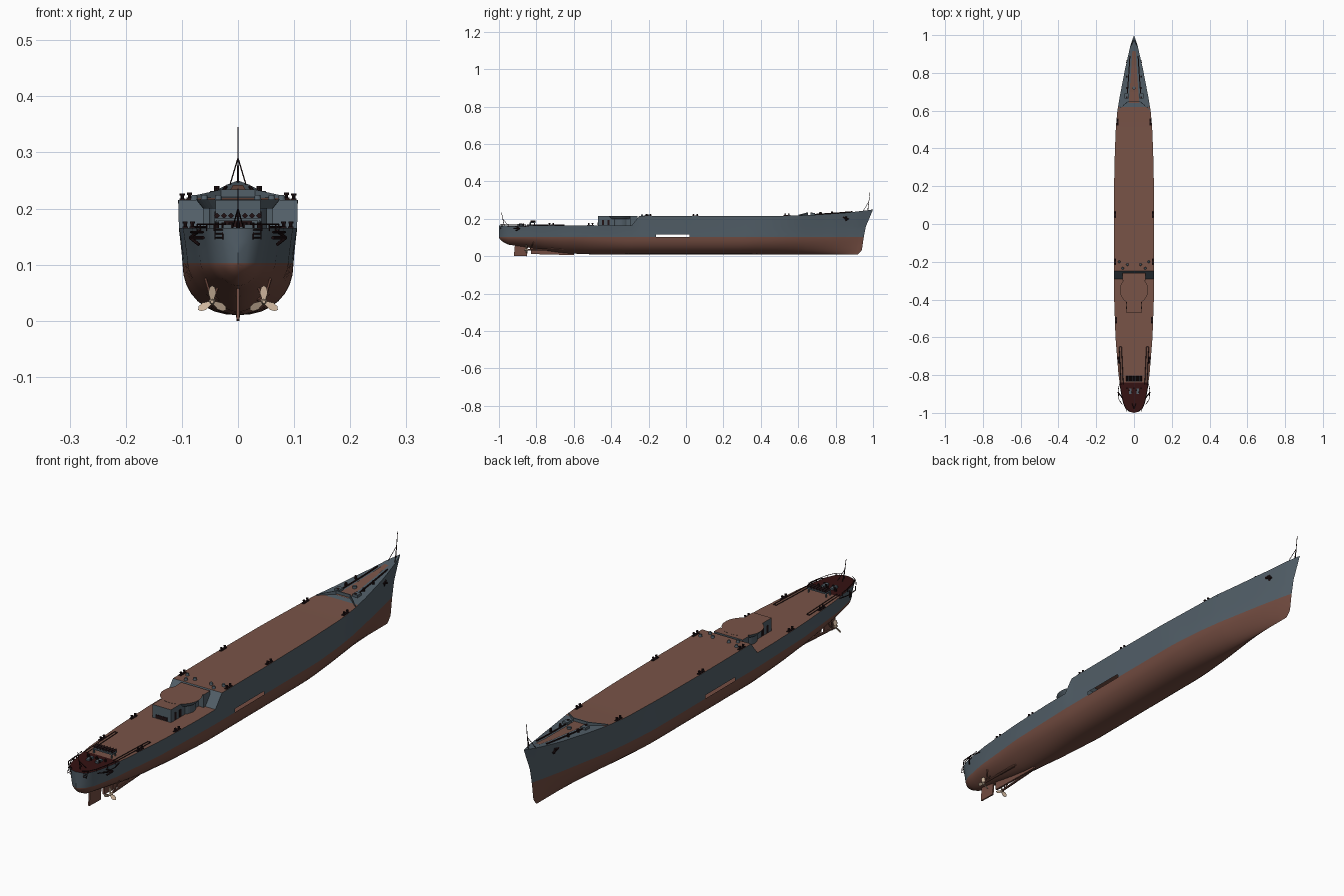
import bpy, bmesh, math
from mathutils import Vector

if "Cube" in bpy.data.objects:
    bpy.data.objects.remove(bpy.data.objects["Cube"])

def material(name, rgb):
    m = bpy.data.materials.new(name)
    m.use_nodes = True
    m.diffuse_color = (*rgb, 1)
    m.node_tree.nodes["Principled BSDF"].inputs["Base Color"].default_value = (*rgb, 1)
    return m

GREY = material("hull grey", (.085, .115, .14))
RED = material("bottom red brown", (.17, .072, .052))
DECK = material("deck brown", (.19, .088, .064))
DARK = material("dark fittings", (.015, .006, .007))
AFT = material("dark red deck", (.035, .006, .006))
TAN = material("propeller tan", (.62, .47, .34))

def finish(name, bm, mats, smooth=False):
    bmesh.ops.recalc_face_normals(bm, faces=bm.faces)
    me = bpy.data.meshes.new(name)
    bm.to_mesh(me)
    bm.free()
    ob = bpy.data.objects.new(name, me)
    bpy.context.collection.objects.link(ob)
    for m in mats:
        me.materials.append(m)
    if smooth:
        bpy.ops.object.select_all(action='DESELECT')
        ob.select_set(True)
        bpy.context.view_layer.objects.active = ob
        bpy.ops.object.shade_smooth_by_angle(angle=math.radians(35))
    return ob

def rod(bm, a, b, r, r2=None, n=8):
    a, b = Vector(a), Vector(b)
    geo = bmesh.ops.create_cone(bm, cap_ends=True, segments=n, radius1=r,
                                radius2=r if r2 is None else r2, depth=(b - a).length)
    q = (b - a).to_track_quat('Z', 'Y')
    for v in geo["verts"]:
        v.co = q @ v.co + (a + b) / 2

def box(bm, x, y, z):
    geo = bmesh.ops.create_cube(bm, size=1)
    for v in geo["verts"]:
        v.co = [lo + (hi - lo) * (c + .5) for (lo, hi), c in zip((x, y, z), v.co)]

def prism(bm, pts, axis_vec):
    f = bm.faces.new([bm.verts.new(p) for p in pts])
    ext = bmesh.ops.extrude_face_region(bm, geom=[f])["geom"]
    bmesh.ops.translate(bm, vec=axis_vec, verts=[v for v in ext if isinstance(v, bmesh.types.BMVert)])
    bm.faces.new([v for v in reversed(f.verts)]) if not f.is_valid else None

def curve(*pairs):
    def at(y):
        if y <= pairs[0][0]:
            return pairs[0][1]
        for (a, u), (b, v) in zip(pairs, pairs[1:]):
            if y <= b:
                return u + (v - u) * (y - a) / (b - a)
        return pairs[-1][1]
    return at

# Hull lines along the length
WL = .103
deck_w = curve((-1, 0), (-.994, .022), (-.98, .042), (-.95, .056), (-.9, .067), (-.8, .082), (-.6, .098),
               (-.4, .105), (0, .107), (.3, .104), (.5, .097), (.6, .088), (.7, .071), (.8, .049), (.9, .02), (.95, 0))
water_w = curve((-1, 0), (-.994, .014), (-.98, .03), (-.95, .045), (-.85, .066), (-.6, .09), (-.3, .099),
                (.35, .098), (.5, .086), (.6, .072), (.8, .034), (.9, .012), (.95, 0))
keel_z = curve((-1, .1), (-.99, .083), (-.95, .062), (-.85, .048), (-.75, .03), (-.65, .016), (-.5, .01))
deck_z = curve((-.29, .165), (-.25, .215), (.5, .215), (.7, .222), (.83, .232), (.95, .25))
full = curve((-1, 1.6), (-.6, 1.6), (-.3, 2.2), (.3, 2.2), (.6, 1.7), (.95, 1.2))
stem = curve((.01, -.03), (.03, -.01), (.1, 0), (.2, .02), (.25, .05))

def hull_point(s, x, z):
    t = min(max((s - .7) / .25, 0), 1)
    return Vector((x, s + stem(z) * t * t * (3 - 2 * t), z))

def section(s):
    n, k, b, d, h = full(s), keel_z(s), water_w(s), deck_w(s), deck_z(s)
    pts = []
    for i in range(9):
        a = i / 8 * math.pi / 2
        pts.append((b * math.sin(a) ** (2 / n), WL - (WL - k) * max(math.cos(a), 0) ** (2 / n)))
    for f in (.117, .14, .16, h):
        z = min(f, h)
        pts.append((b + (d - b) * ((z - WL) / (h - WL)) ** 1.2, z))
    return pts

stations = sorted({round(-1 + .04 * i, 3) for i in range(49)} |
                  {-.994, -.98, -.95, -.29, -.25, -.16, .02, .62, .9, .925, .95})
bm = bmesh.new()
grid = {(sx, s): [bm.verts.new(hull_point(s, sx * x, z)) for x, z in section(s)]
        for sx in (-1, 1) for s in stations}
for s, t in zip(stations, stations[1:]):
    mid = (s + t) / 2
    for sx in (-1, 1):
        a, b = grid[sx, s], grid[sx, t]
        for i in range(len(a) - 1):
            if i == 8 and -.16 < mid < .02:      # long opening above the waterline
                continue
            bm.faces.new((a[i], b[i], b[i + 1], a[i + 1])).material_index = 1 if i < 8 else 0
    f = bm.faces.new((grid[-1, s][-1], grid[-1, t][-1], grid[1, t][-1], grid[1, s][-1]))
    f.material_index = 3 if mid < -.84 else 0 if mid > .62 or -.29 < mid < -.25 else 2
bmesh.ops.remove_doubles(bm, verts=bm.verts, dist=.00002)
bmesh.ops.dissolve_degenerate(bm, edges=bm.edges, dist=.00001)
finish("hull", bm, [GREY, RED, DECK, AFT], True)

# Gun platform and deckhouse aft of the raised deck
bm = bmesh.new()
box(bm, (-.04, .04), (-.47, -.26), (.163, .215))
box(bm, (-.062, .062), (-.3, -.26), (.163, .215))
rod(bm, (0, -.35, .165), (0, -.35, .2), .052, n=40)
rod(bm, (0, -.35, .2), (0, -.35, .216), .062, .075, n=40)
bm.normal_update()
bmesh.ops.recalc_face_normals(bm, faces=bm.faces)
for f in bm.faces:
    f.material_index = int(f.normal.z > .9)
finish("gun_platform", bm, [GREY, DECK])
bm = bmesh.new()
box(bm, (-.025, .025), (-.472, -.469), (.167, .18))
for sx in (-1, 1):
    for y in (-.45, -.42):
        box(bm, sorted((sx * .039, sx * .0415)), (y, y + .012), (.167, .195))
finish("deckhouse_doors", bm, [DARK])

# Foredeck planking, breakwater and anchor chains
bm = bmesh.new()
rows = []
for s in (.64, .7, .76, .82, .88):
    w = .028 - (s - .64) * .08
    rows.append([bm.verts.new(hull_point(s, sx * w, deck_z(s)) + Vector((0, 0, .0025))) for sx in (-1, 1)])
for a, b in zip(rows, rows[1:]):
    bm.faces.new((a[0], a[1], b[1], b[0]))
finish("foredeck_planking", bm, [DECK])
bm = bmesh.new()
for sx in (-1, 1):
    prism(bm, [(sx * .087, .6, .212), (sx * .03, .648, .212), (sx * .03, .648, .234), (sx * .084, .602, .222)],
          (0, .004, 0))
    box(bm, sorted((sx * .028, sx * .05)), (.665, .69), (.215, .231))
box(bm, (-.03, .03), (.648, .652), (.215, .234))
rod(bm, (0, .72, .22), (0, .72, .234), .008, n=12)
finish("breakwater", bm, [GREY])
bm = bmesh.new()
for sx in (-1, 1):
    for s in (.68, .74, .8):
        rod(bm, hull_point(s, sx * (.036 - (s - .68) * .08), deck_z(s) + .002),
            hull_point(s + .06, sx * (.036 - (s - .62) * .08), deck_z(s + .06) + .002), .003, n=6)
    for s in (.67, .72, .78):
        rod(bm, (sx * .038, s, deck_z(s)), (sx * .038, s, deck_z(s) + .012), .005, n=10)
    # Anchors at the bow
    a = Vector((sx * .035, .855, .203))
    rod(bm, a + Vector((-sx * .014, .008, .018)), a, .004)
    rod(bm, a + Vector((0, -.016, .006)), a + Vector((0, .014, -.006)), .006, .004)
    rod(bm, a - Vector((sx * .008, 0, .012)), a + Vector((0, 0, .01)), .007)
finish("bow_anchors_and_chains", bm, [DARK])

# Pairs of bollards along the deck edge
bm = bmesh.new()
for sx in (-1, 1):
    for y in (.54, .05, -.2, -.51, -.72):
        for dy in (-.01, .01):
            x, z = sx * (deck_w(y) - .007), deck_z(y)
            rod(bm, (x, y + dy, z - .001), (x, y + dy, z + .009), .003)
            rod(bm, (x, y + dy, z + .008), (x, y + dy, z + .012), .0045)
        box(bm, (x - .005, x + .005), (y - .018, y + .018), (z - .001, z + .003))
finish("bollards", bm, [DARK])
bm = bmesh.new()
for sx in (-1, 1):
    for x, y in ((.035, -.215), (.06, -.235), (.078, -.2)):
        rod(bm, (sx * x, y, .214), (sx * x, y, .224), .007, .005, n=12)
finish("deck_vents", bm, [GREY])

# Mine rails on the quarterdeck
bm = bmesh.new()
for sx in (-1, 1):
    for dx in (0, .012):
        rod(bm, (sx * (.066 + dx), -.65, .167), (sx * (.057 + dx), -.85, .167), .0016, n=4)
    rod(bm, (sx * .066, -.65, .167), (sx * .078, -.65, .167), .0016, n=4)
finish("deck_rails", bm, [DARK])

# Stern gear: frame, floats, rails, anchors and ladders
bm = bmesh.new()
box(bm, (-.042, .042), (-.835, -.805), (.178, .183))
for sx in (-1, 1):
    for y in (-.833, -.81):
        rod(bm, (sx * .038, y, .164), (sx * .038, y, .18), .003)
    box(bm, sorted((sx * .012, sx * .026)), (-.9, -.87), (.164, .172))
finish("stern_frame", bm, [GREY])
bm = bmesh.new()
for i in range(7):
    x = (i - 3) * .0125
    rod(bm, (x, -.832, .187), (x, -.805, .187), .0052, n=4)
    rod(bm, (x, -.87 - .01 * (i % 3), .164), (x, -.87 - .01 * (i % 3), .175), .004)
for sx in (-1, 1):
    rim = [(sx * deck_w(s), s, .172) for s in (-.86, -.9, -.95, -.98, -.994)]
    for a, b in zip(rim, rim[1:]):
        rod(bm, a, b, .0013, n=4)
        rod(bm, (a[0], a[1], .16), a, .0013, n=4)
    # Curved boom and stern anchor
    boom = [(sx * x, y, .158) for x, y in ((.075, -.84), (.084, -.88), (.08, -.93), (.062, -.955))]
    for a, b in zip(boom, boom[1:]):
        rod(bm, a, b, .002, n=6)
    rod(bm, (sx * .085, -.89, .148), (sx * .062, -.92, .148), .003)
    for dz in (-.012, .012):
        rod(bm, (sx * .085, -.89, .148), (sx * .07, -.91, .148 + dz), .003)
    # Ladder
    for x in (.027, .041):
        rod(bm, (sx * x, -.992, .145), (sx * x, -.985, .17), .0013, n=4)
    for z in (.148, .155, .162):
        rod(bm, (sx * .027, -.99, z), (sx * .041, -.99, z), .0013, n=4)
finish("stern_fittings", bm, [DARK])

# Flagstaffs with stays
bm = bmesh.new()
rod(bm, (0, .972, .245), (0, .984, .345), .0018, .001, n=6)
rod(bm, (0, -.972, .164), (0, -.987, .236), .0018, .001, n=6)
for sx in (-1, 1):
    rod(bm, (sx * .015, .945, .24), (0, .977, .29), .0012, n=5)
    rod(bm, (sx * .01, -.95, .164), (0, -.98, .2), .0012, n=5)
finish("flagstaffs", bm, [DARK])

# Rudder, skeg and propeller shafts
bm = bmesh.new()
prism(bm, [(-.003, -.92, .002), (-.003, -.85, 0), (-.003, -.845, .055), (-.003, -.915, .06)], (.006, 0, 0))
prism(bm, [(-.004, -.83, .012), (-.004, -.6, .006), (-.004, -.6, .02), (-.004, -.83, .055)], (.008, 0, 0))
for sx in (-1, 1):
    rod(bm, (sx * .046, -.85, .034), (sx * .036, -.64, .04), .004, .006, n=10)
    for x in (.03, .058):
        rod(bm, (sx * .046, -.835, .034), (sx * x, -.815, .075), .0025, n=6)
finish("rudder_and_shafts", bm, [RED], True)

# Three-bladed propellers
for sx, name in ((-1, "right_propeller"), (1, "left_propeller")):
    bm = bmesh.new()
    c = Vector((sx * .046, -.855, .034))
    rod(bm, c + Vector((0, .01, 0)), c - Vector((0, .012, 0)), .006, .003, n=12)
    for i in range(3):
        a = math.radians(90 + 120 * i)
        out, side = Vector((math.cos(a), 0, math.sin(a))), Vector((-math.sin(a) * sx, .5, math.cos(a) * sx))
        prism(bm, [c + out * r + side * w for r, w in ((.003, -.003), (.016, -.007), (.025, -.005), (.029, 0),
                                                       (.025, .005), (.016, .007), (.003, .003))], (0, .0015, 0))
    finish(name, bm, [TAN])
